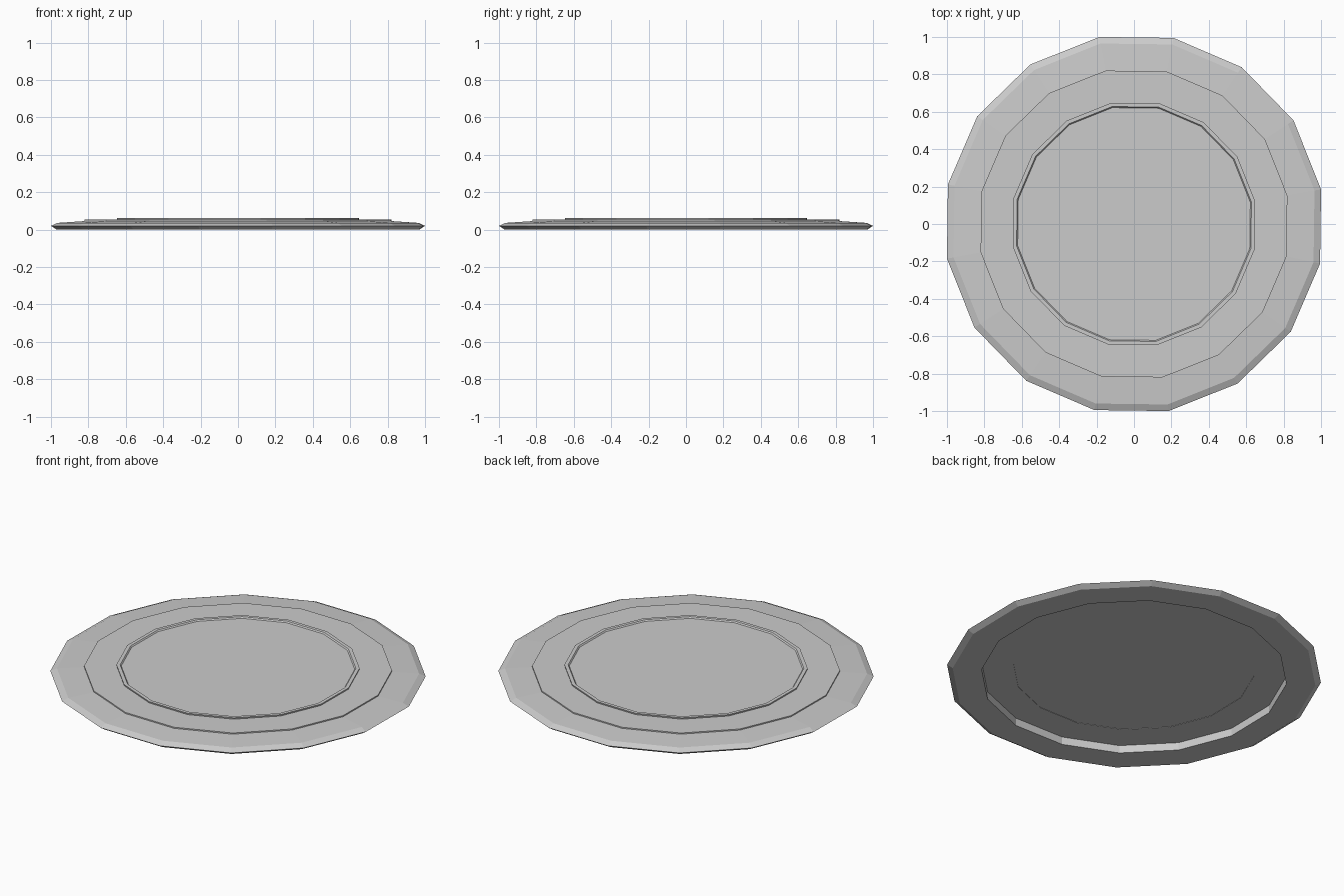
import bpy, bmesh, math

if "Cube" in bpy.data.objects:
    bpy.data.objects.remove(bpy.data.objects["Cube"])

SIDES = 16
TURN = math.radians(10.5)           # slight twist, flats nearly on the axes
SCALE = 1 / math.cos(TURN)          # profile radii are given at the axes


def lathe(name, profile, closed=False, cap=False):
    """Spin an (r, z) profile into a 16-sided flat-faced ring or disc."""
    bm = bmesh.new()
    rings = []
    for r, z in profile:
        rings.append([bm.verts.new((r * SCALE * math.cos(TURN + i * math.tau / SIDES),
                                    r * SCALE * math.sin(TURN + i * math.tau / SIDES), z))
                      for i in range(SIDES)])
    pairs = list(zip(rings, rings[1:]))
    if closed:
        pairs.append((rings[-1], rings[0]))
    for a, b in pairs:
        for i in range(SIDES):
            j = (i + 1) % SIDES
            bm.faces.new((a[i], a[j], b[j], b[i]))
    if cap:
        bm.faces.new(rings[0][::-1])
        bm.faces.new(rings[-1])
    bmesh.ops.recalc_face_normals(bm, faces=bm.faces)
    mesh = bpy.data.meshes.new(name)
    bm.to_mesh(mesh)
    bm.free()
    obj = bpy.data.objects.new(name, mesh)
    bpy.context.collection.objects.link(obj)
    return obj


# bevelled outer rim, hollow underneath the middle
lathe("outer_rim", [(0.815, 0.0), (0.97, 0.0), (1.0, 0.02),
                    (0.965, 0.036), (0.815, 0.046)], closed=True)

# thin raised band between rim and centre
lathe("middle_band", [(0.645, 0.047), (0.82, 0.047),
                      (0.82, 0.054), (0.645, 0.054)], closed=True)

# centre disc with a narrow raised lip
lathe("centre_disc", [(0.645, 0.049), (0.648, 0.063),
                      (0.628, 0.063), (0.622, 0.056)], cap=True)
